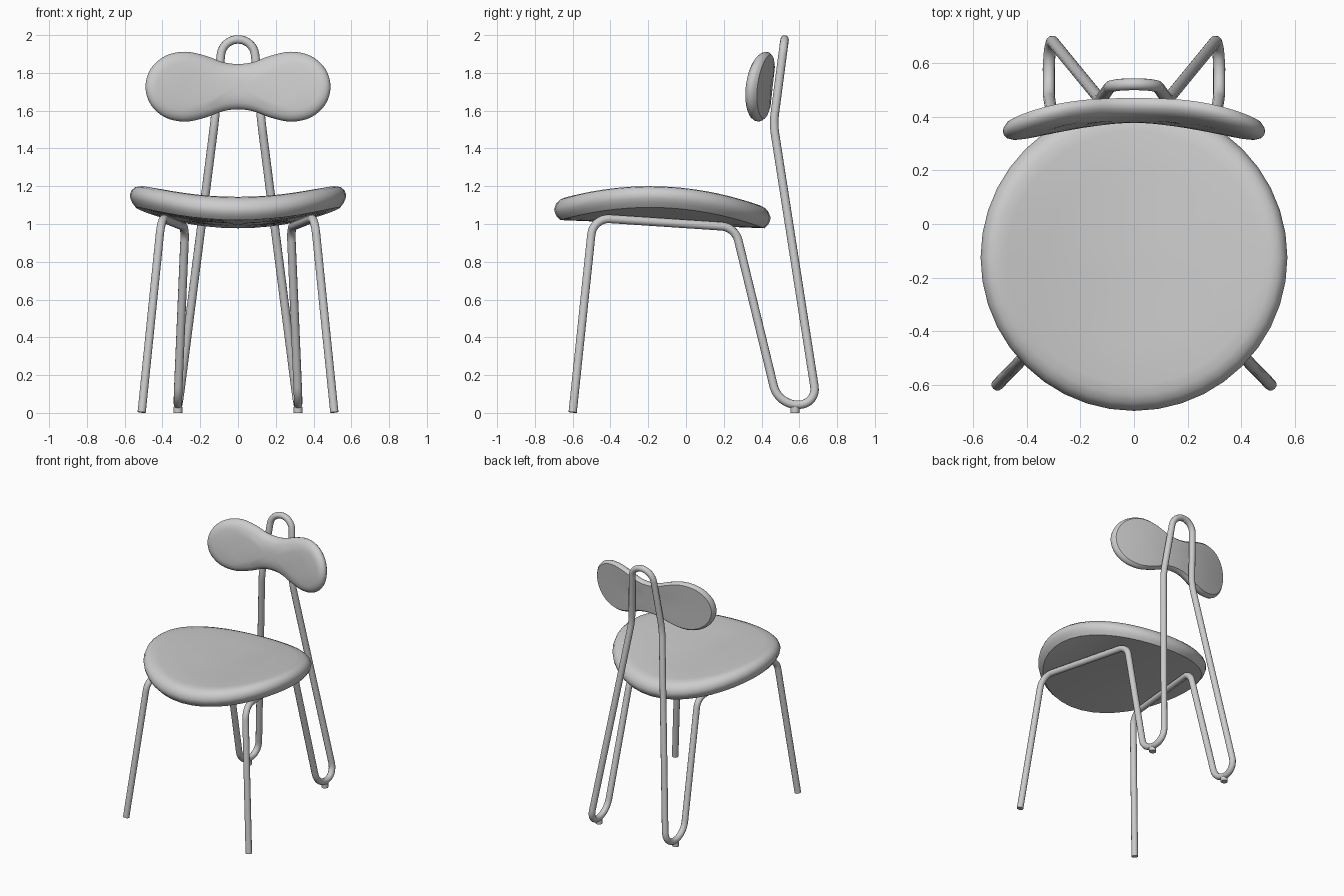
import bpy, bmesh, math
from mathutils import Vector

if "Cube" in bpy.data.objects:
    bpy.data.objects.remove(bpy.data.objects["Cube"])


def smooth(obj, angle=35):
    bpy.ops.object.select_all(action='DESELECT')
    obj.select_set(True)
    bpy.context.view_layer.objects.active = obj
    bpy.ops.object.shade_smooth_by_angle(angle=math.radians(angle))


def cushion(name, outline, rings, place):
    """Loft rings (inset, scale, height) of an outline, then bend with place(u, v, h)."""
    n = len(outline)
    normals = []
    for i in range(n):
        t = (outline[(i + 1) % n] - outline[i - 1]).normalized()
        normals.append(Vector((t.y, -t.x)))
    bm = bmesh.new()
    loops = []
    for inset, scale, h in rings:
        pts = [(p - nr * inset) * scale for p, nr in zip(outline, normals)]
        loops.append([bm.verts.new(place(p.x, p.y, h)) for p in pts])
    for a, b in zip(loops, loops[1:]):
        for i in range(n):
            j = (i + 1) % n
            bm.faces.new((a[i], a[j], b[j], b[i]))
    for loop, h in ((loops[0], rings[0][2]), (loops[-1], rings[-1][2])):
        c = bm.verts.new(place(0, 0, h))
        for i in range(n):
            bm.faces.new((loop[i], loop[(i + 1) % n], c))
    bmesh.ops.recalc_face_normals(bm, faces=bm.faces)
    me = bpy.data.meshes.new(name)
    bm.to_mesh(me)
    bm.free()
    obj = bpy.data.objects.new(name, me)
    bpy.context.collection.objects.link(obj)
    smooth(obj)


def rounded_path(corners, steps=8):
    """Points (x, y, z, trim): replace every corner with a curved bend."""
    pts = [Vector(c[:3]) for c in corners]
    out = [pts[0]]
    for i in range(1, len(pts) - 1):
        p, trim = pts[i], corners[i][3]
        a = p + (pts[i - 1] - p).normalized() * trim
        d = p + (pts[i + 1] - p).normalized() * trim
        b, c = a.lerp(p, 0.56), d.lerp(p, 0.56)
        for k in range(steps + 1):
            t = k / steps
            s = 1 - t
            out.append(a * s**3 + b * 3 * s * s * t + c * 3 * s * t * t + d * t**3)
    return out + [pts[-1]]


# Seat: round pad, flat underneath, bent up at the sides
circle = [Vector((math.cos(a), math.sin(a))) * 0.573
          for a in (2 * math.pi * i / 40 for i in range(40))]
seat_rings = [(.10, .35, .072), (.10, .7, .071), (.10, 1, .069), (.06, 1, .064),
              (.03, 1, .051), (.01, 1, .028), (0, 1, 0), (.004, 1, -.02),
              (.013, 1, -.038), (.032, 1, -.057), (.032, .7, -.057), (.032, .35, -.057)]
cushion("seat", circle, seat_rings,
        lambda u, v, h: (u, v - 0.125, 1.056 - 0.04 * v + 0.3 * u * u + h))

# Backrest: peanut outline from a mirrored quarter, curved forward at the ends
quarter = [(.49, 0), (.462, .095), (.385, .163), (.28, .185), (.17, .163), (.08, .13), (0, .12)]
ctrl = quarter[:-1] + [(-x, z) for x, z in quarter[:0:-1]]
ctrl += [(-x, -z) for x, z in ctrl]
ctrl = [Vector(c) for c in ctrl]
peanut = []
for i in range(len(ctrl)):
    p0, p1, p2, p3 = (ctrl[(i + k) % len(ctrl)] for k in (-1, 0, 1, 2))
    for k in range(4):
        t = k / 4
        peanut.append(0.5 * (2 * p1 + (p2 - p0) * t + (2 * p0 - 5 * p1 + 4 * p2 - p3) * t * t
                             + (3 * p1 - p0 - 3 * p2 + p3) * t**3))
back_rings = [(.06, .35, .044), (.06, .7, .043), (.06, 1, .040), (.035, 1, .034),
              (.015, 1, .022), (.004, 1, .008), (0, 1, -.006), (.003, 1, -.02),
              (.015, 1, -.034), (.015, .7, -.034), (.015, .35, -.034)]
cushion("backrest", peanut, back_rings,
        lambda u, v, h: (u, 0.425 - 0.36 * u * u + 0.11 * v - h, 1.727 + v))

# Frame: one continuous bent tube, mirrored across x
half = [(.51, -.60, .003, 0), (.405, -.492, 1.033, .09), (.28, .26, .983, .07),
        (.32, .488, .043, .10), (.315, .695, .043, .10), (.125, .463, 1.53, .05),
        (.083, .522, 1.977, .082)]
path = rounded_path(half + [(-x, y, z, t) for x, y, z, t in reversed(half)])
cu = bpy.data.curves.new("tube_frame", 'CURVE')
cu.dimensions = '3D'
cu.bevel_depth = 0.0225
cu.bevel_resolution = 4
cu.use_fill_caps = True
sp = cu.splines.new('POLY')
sp.points.add(len(path) - 1)
for pt, p in zip(sp.points, path):
    pt.co = (*p, 1)
bpy.context.collection.objects.link(bpy.data.objects.new("tube_frame", cu))

# Small glides under the rear loops
for side, s in (("right", 1), ("left", -1)):
    bpy.ops.mesh.primitive_cylinder_add(vertices=16, radius=0.024, depth=0.03,
                                        location=(s * 0.318, 0.577, 0.015))
    glide = bpy.context.object
    glide.name = "rear_glide_" + side
    smooth(glide)
